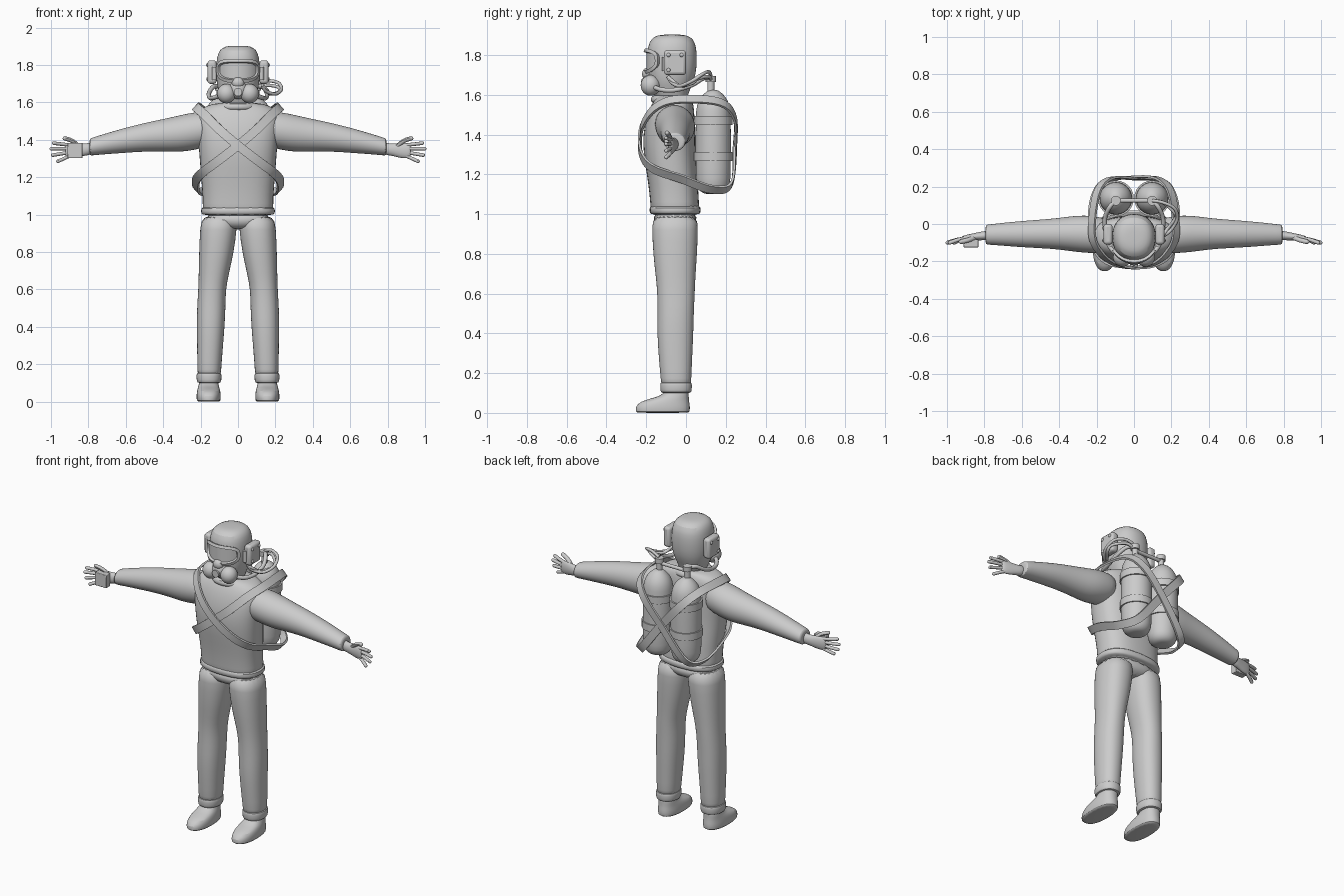
import bpy, bmesh, math
from mathutils import Vector

cube = bpy.data.objects.get("Cube")
if cube:
    bpy.data.objects.remove(cube, do_unlink=True)

GREY = (0.6, 0.6, 0.6, 1)
mat = bpy.data.materials.new("plain grey")
mat.use_nodes = True
mat.diffuse_color = GREY
mat.node_tree.nodes["Principled BSDF"].inputs["Base Color"].default_value = GREY


def finish(ob, angle=40):
    ob.data.materials.append(mat)
    bpy.ops.object.select_all(action='DESELECT')
    ob.select_set(True)
    bpy.context.view_layer.objects.active = ob
    bpy.ops.object.shade_smooth_by_angle(angle=math.radians(angle))
    return ob


def from_bm(name, bm):
    bmesh.ops.recalc_face_normals(bm, faces=bm.faces)
    me = bpy.data.meshes.new(name)
    bm.to_mesh(me)
    bm.free()
    ob = bpy.data.objects.new(name, me)
    bpy.context.collection.objects.link(ob)
    return finish(ob)


def loft(name, rings, axis='z', power=1.0, sides=20, subdiv=1):
    """Skin of rings (x, y, z, a, b) set across the axis; power < 1 squares them."""
    bm = bmesh.new()
    loops = []
    for x, y, z, a, b in rings:
        loop = []
        for i in range(sides):
            t = math.tau * i / sides
            c, s = math.cos(t), math.sin(t)
            u = a * math.copysign(abs(c) ** power, c)
            v = b * math.copysign(abs(s) ** power, s)
            loop.append(bm.verts.new((x + u, y + v, z) if axis == 'z' else (x, y + u, z + v)))
        loops.append(loop)
    for p, q in zip(loops, loops[1:]):
        for i in range(sides):
            j = (i + 1) % sides
            bm.faces.new((p[i], p[j], q[j], q[i]))
    bm.faces.new(loops[0])
    bm.faces.new(loops[-1])
    ob = from_bm(name, bm)
    if subdiv:
        ob.modifiers.new("smooth", 'SUBSURF').levels = subdiv
        ob.modifiers["smooth"].render_levels = subdiv
    return ob


def ball(name, loc, size):
    bpy.ops.mesh.primitive_uv_sphere_add(segments=24, ring_count=14, location=loc)
    ob = bpy.context.object
    ob.name, ob.scale = name, size
    return finish(ob)


def box(name, loc, size, bevel=0.01):
    bpy.ops.mesh.primitive_cube_add(size=1, location=loc)
    ob = bpy.context.object
    ob.name, ob.scale = name, size
    bpy.ops.object.transform_apply(location=False, rotation=False)
    mod = ob.modifiers.new("bevel", 'BEVEL')
    mod.width, mod.segments = bevel, 3
    return finish(ob)


def rod(name, loc, r, depth, axis='z'):
    rot = {'z': (0, 0, 0), 'x': (0, math.pi / 2, 0), 'y': (math.pi / 2, 0, 0)}[axis]
    bpy.ops.mesh.primitive_cylinder_add(vertices=24, radius=r, depth=depth, location=loc, rotation=rot)
    bpy.context.object.name = name
    return finish(bpy.context.object)


def spline(pts, closed=False, steps=8):
    """Points of a smooth path through pts."""
    P = [Vector(p) for p in pts]
    n, out = len(P), []
    get = (lambda i: P[i % n]) if closed else (lambda i: P[max(0, min(n - 1, i))])
    for i in range(n if closed else n - 1):
        a, b, c, d = (get(i + k) for k in (-1, 0, 1, 2))
        for k in range(steps):
            t = k / steps
            out.append(0.5 * (2 * b + (c - a) * t + (2 * a - 5 * b + 4 * c - d) * t * t
                              + (3 * b - a - 3 * c + d) * t ** 3))
    return out if closed else out + [P[-1]]


def sweep(name, path, wide, thick, closed=False, hub=None, sides=10):
    """Tube along a path, or a flat strap facing away from the hub."""
    bm = bmesh.new()
    loops, n = [], len(path)
    for i, p in enumerate(path):
        prev = path[i - 1] if closed or i else p
        nxt = path[(i + 1) % n] if closed or i < n - 1 else p
        tan = (nxt - prev).normalized()
        out = (p - hub) if hub else Vector((0.13, 0.21, 0.97))
        out = (out - out.dot(tan) * tan).normalized()
        side = tan.cross(out)
        if hub:
            corners = [(-1, -1), (1, -1), (1, 1), (-1, 1)]
        else:
            corners = [(math.cos(math.tau * k / sides), math.sin(math.tau * k / sides)) for k in range(sides)]
        loops.append([bm.verts.new(p + side * wide * u + out * thick * v) for u, v in corners])
    m = len(loops[0])
    for i in range(n if closed else n - 1):
        p, q = loops[i], loops[(i + 1) % n]
        for k in range(m):
            bm.faces.new((p[k], p[(k + 1) % m], q[(k + 1) % m], q[k]))
    if not closed:
        bm.faces.new(loops[0])
        bm.faces.new(loops[-1])
    return from_bm(name, bm)


# Jacket, hem and collar
loft("jacket", [(0, -.055, .985, .185, .118), (0, -.055, 1.02, .192, .124), (0, -.06, 1.1, .19, .124),
                (0, -.07, 1.2, .2, .128), (0, -.083, 1.3, .207, .132), (0, -.085, 1.4, .215, .134),
                (0, -.078, 1.49, .228, .122), (0, -.068, 1.55, .222, .108),
                (0, -.062, 1.585, .17, .09), (0, -.06, 1.6, .1, .08)], power=.8)
loft("jacket_hem", [(0, -.055, .995, .192, .122), (0, -.055, 1.005, .2, .13),
                    (0, -.055, 1.035, .2, .13), (0, -.055, 1.045, .19, .122)], power=.8)
loft("collar", [(0, -.065, 1.55, .12, .11), (0, -.068, 1.575, .118, .112),
                (0, -.07, 1.592, .105, .105), (0, -.07, 1.6, .085, .09)])
loft("hips", [(0, -.055, .92, .06, .08), (0, -.055, .95, .17, .108), (0, -.055, 1.02, .188, .117)], power=.8)

# Hood
loft("hood", [(0, -.07, 1.56, .075, .075), (0, -.075, 1.6, .08, .085), (0, -.075, 1.645, .102, .105),
              (0, -.07, 1.7, .116, .122), (0, -.07, 1.78, .12, .127), (0, -.07, 1.84, .115, .124),
              (0, -.07, 1.882, .1, .108), (0, -.07, 1.9, .07, .075), (0, -.07, 1.903, .03, .03)], power=.9)


def face_point(x, z, off):
    return Vector((x, -.07 - .125 * math.sqrt(max(0, 1 - (x / .122) ** 2)) - off, z))


# Mask frame and visor
frame = []
for i in range(48):
    t = math.tau * i / 48
    c, s = math.cos(t), math.sin(t)
    x = .102 * math.copysign(abs(c) ** .5, c)
    frame.append(face_point(x, 1.768 + .052 * math.copysign(abs(s) ** .5, s) + .012 * (x / .1) ** 2 * (s < 0), .004))
sweep("mask_frame", frame, .009, .012, True, Vector((0, -.07, 1.768)))
bm = bmesh.new()
cols = [[bm.verts.new(face_point(.1 * k / 8, z, .004)) for z in (1.722, 1.814)] for k in range(-8, 9)]
for p, q in zip(cols, cols[1:]):
    bm.faces.new((p[0], q[0], q[1], p[1]))
from_bm("visor", bm)

# Breathing mask
ball("mask_snout", (0, -.175, 1.668), (.05, .045, .05))
ball("nose_cup", (0, -.195, 1.705), (.034, .026, .03))
rod("outlet_valve", (0, -.212, 1.655), .022, .03, 'y')

# Legs, boots, arms, hands and side parts, one for each side
for s, tag in ((1, "left"), (-1, "right")):
    loft(tag + "_trouser_leg", [(s * x, y, z, a, b) for x, y, z, a, b in (
        (.1, -.055, 1.0, .094, .115), (.104, -.055, .93, .1, .117), (.115, -.055, .8, .094, .112),
        (.13, -.052, .68, .081, .1), (.139, -.05, .6, .074, .095), (.143, -.052, .5, .077, .092),
        (.146, -.054, .4, .075, .092), (.15, -.053, .28, .069, .085), (.154, -.05, .16, .064, .077),
        (.154, -.05, .12, .061, .074))], power=.9)
    loft(tag + "_cuff", [(s * .155, -.05, z, a, a + .013) for z, a in (
        (.1, .052), (.102, .063), (.115, .067), (.14, .068), (.152, .066), (.156, .058))], power=.9)
    loft(tag + "_boot", [(s * .157, y, z, a, b) for y, z, a, b in (
        (-.117, 0, .058, .13), (-.117, .004, .064, .137), (-.117, .03, .066, .139),
        (-.108, .058, .063, .125), (-.07, .078, .057, .085), (-.048, .095, .052, .062),
        (-.045, .13, .05, .058))], power=.85)
    loft(tag + "_sleeve", [(s * x, y, z, a, b) for x, y, z, a, b in (
        (.12, -.065, 1.46, .09, .085), (.2, -.058, 1.452, .1, .1), (.26, -.054, 1.442, .101, .102),
        (.32, -.052, 1.432, .097, .098), (.4, -.052, 1.424, .085, .088), (.5, -.053, 1.414, .077, .077),
        (.6, -.054, 1.398, .071, .068), (.7, -.055, 1.38, .062, .057), (.76, -.056, 1.368, .056, .05),
        (.79, -.057, 1.362, .054, .047), (.794, -.057, 1.361, .047, .04))], 'x')
    loft(tag + "_palm", [(s * x, y, z, a, b) for x, y, z, a, b in (
        (.77, -.06, 1.355, .028, .036), (.82, -.064, 1.347, .023, .031), (.85, -.068, 1.345, .02, .038),
        (.885, -.073, 1.342, .018, .042), (.915, -.078, 1.342, .015, .04), (.925, -.08, 1.342, .009, .034))], 'x')
    for finger, z0, x1, z1 in (("index", 1.372, .985, 1.382), ("middle", 1.353, .998, 1.352),
                               ("ring", 1.333, .99, 1.318), ("little", 1.314, .962, 1.285)):
        path = spline([(s * .9, -.076, z0), (s * (.9 + x1) / 2, -.085, (z0 + z1) / 2), (s * x1, -.1, z1)])
        sweep(tag + "_" + finger + "_finger", path, .0105, .0095)
        ball(tag + "_" + finger + "_tip", path[-1], (.01, .0095, .0095))
    path = spline([(s * .845, -.07, 1.36), (s * .885, -.085, 1.393), (s * .925, -.095, 1.408)])
    sweep(tag + "_thumb", path, .013, .0115)
    ball(tag + "_thumb_tip", path[-1], (.0125, .0115, .0115))

    # Filters and ear pieces
    ball(tag + "_filter", (s * .062, -.178, 1.647), (.05, .05, .052))
    box(tag + "_ear_piece", (s * .139, -.055, 1.762), (.048, .11, .126), .016)
    rod(tag + "_ear_bracket", (s * .126, -.108, 1.755), .012, .07)
    for y, z in ((-.088, 1.8), (-.022, 1.8), (-.088, 1.724)):
        ball(tag + "_ear_bolt", (s * .163, y, z), (.007, .01, .01))

    # Air tanks
    tx, ty = s * .097, .137
    loft(tag + "_tank", [(tx, ty, z, r, r) for z, r in (
        (1.1, .035), (1.108, .06), (1.13, .08), (1.165, .089), (1.3, .09), (1.5, .09),
        (1.55, .084), (1.59, .064), (1.615, .036), (1.625, .02))])
    for k, z in enumerate((1.29, 1.47)):
        rod(tag + "_tank_band_%d" % (k + 1), (tx, ty, z), .096, .045)
    rod(tag + "_valve_stem", (tx, .125, 1.645), .018, .06)
    rod(tag + "_valve_knob", (tx, .125, 1.68), .026, .03)

    # Shoulder strap running diagonally round the body and tanks
    loop = [(-.225, -.05, 1.575), (-.18, -.155, 1.535), (-.1, -.215, 1.455), (0, -.232, 1.37),
            (.11, -.22, 1.285), (.19, -.16, 1.225), (.225, -.03, 1.18), (.215, .13, 1.125),
            (.15, .228, 1.15), (0, .246, 1.34), (-.13, .243, 1.49), (-.2, .16, 1.565)]
    path = spline([(s * x, y - .004 * s * (abs(x) < .05), z) for x, y, z in loop], True)
    sweep(tag + "_strap", path, .024, .006, True, Vector((0, 0, 1.37)))

    # Hose from tank valve to the mask
    hose = [(tx, .125, 1.68), (s * .13, .09, 1.685), (s * .155, .03, 1.65), (s * .15, -.05, 1.625),
            (s * .13, -.12, 1.625), (s * .09, -.165, 1.64)]
    sweep(tag + "_mask_hose", spline(hose), .012, .012)

# Tank crossbar and the looped pair of side hoses
rod("tank_crossbar", (0, .125, 1.662), .011, .2, 'x')
for k in range(2):
    d = .024 * k
    sweep("side_hose_%d" % (k + 1), spline([
        (.1, .125, 1.695 - d), (.155, .115, 1.715 - d), (.215, .085 - d, 1.705 - d),
        (.232 - d / 2, .03, 1.67 - d / 2), (.2 - d, -.03, 1.645), (.15, -.07, 1.66 + d / 2), (.13, -.09, 1.69)]), .009, .009)

# Wrist instrument
box("wrist_instrument", (-.872, -.104, 1.343), (.08, .042, .082), .004)
